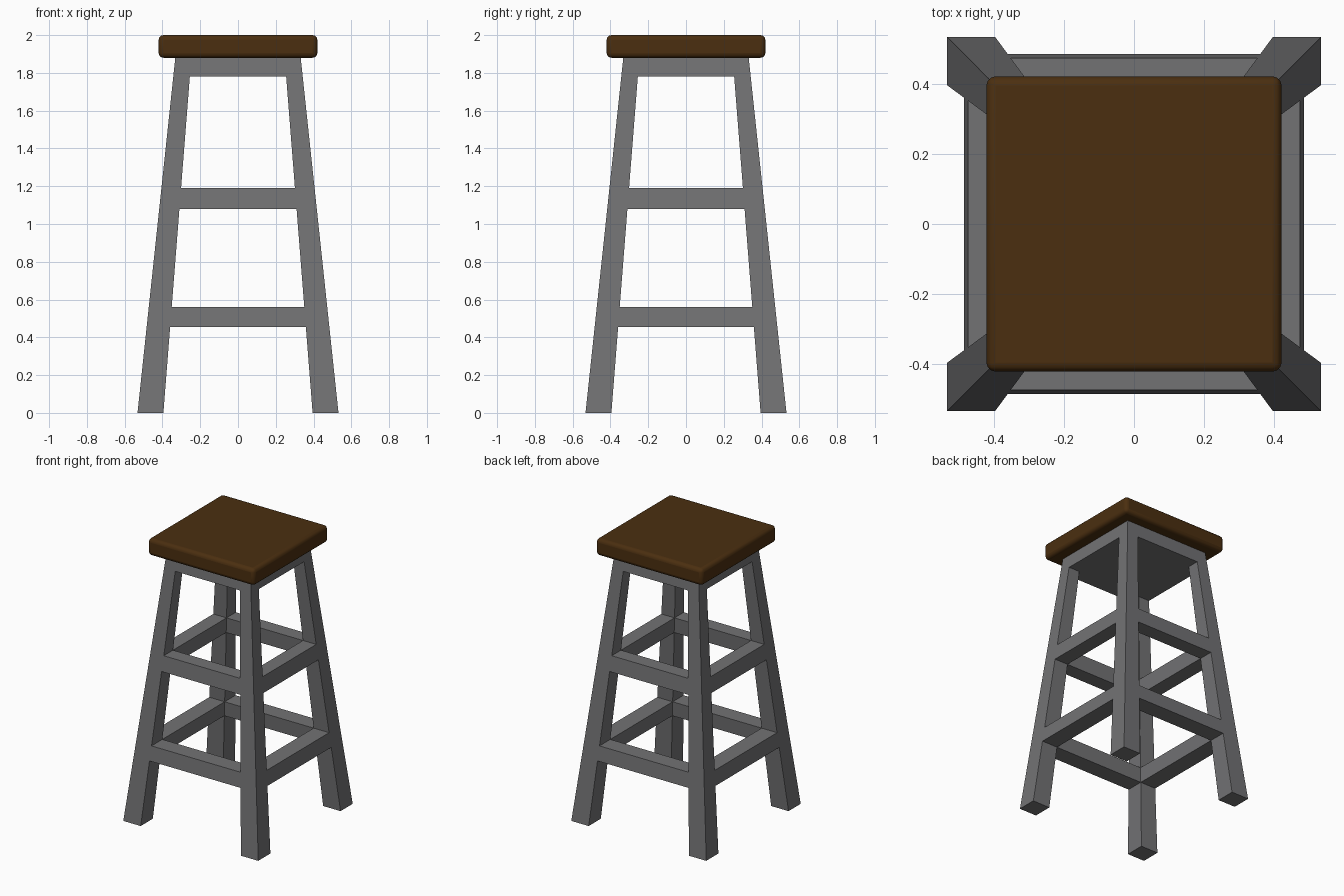
import bpy
import bmesh

cube = bpy.data.objects.get("Cube")
if cube:
    bpy.data.objects.remove(cube, do_unlink=True)

APRON_Z, SEAT_Z, TOP_Z = 1.78, 1.88, 2.0
RAIL_HEIGHTS = {"lower": (0.455, 0.56), "middle": (1.08, 1.19)}


def make_material(name, rgb):
    mat = bpy.data.materials.new(name)
    mat.use_nodes = True
    mat.diffuse_color = (*rgb, 1)
    bsdf = mat.node_tree.nodes["Principled BSDF"]
    bsdf.inputs["Base Color"].default_value = (*rgb, 1)
    bsdf.inputs["Roughness"].default_value = 0.7
    return mat


grey = make_material("grey paint", (0.17, 0.17, 0.175))
brown = make_material("dark brown wood", (0.07, 0.028, 0.005))


# Half widths of the tapering frame at a given height
def outer(z):
    return 0.532 - 0.2 * z / SEAT_Z


def inner(z):
    return 0.395 - 0.14 * z / APRON_Z


def make_prism(name, section, z0, z1, mat):
    """Solid between two heights; section(z) gives its four corners there."""
    bm = bmesh.new()
    low, high = ([bm.verts.new((x, y, z)) for x, y in section(z)] for z in (z0, z1))
    bm.faces.new(low)
    bm.faces.new(high)
    for i in range(4):
        j = (i + 1) % 4
        bm.faces.new((low[i], low[j], high[j], high[i]))
    bmesh.ops.recalc_face_normals(bm, faces=bm.faces)
    mesh = bpy.data.meshes.new(name)
    bm.to_mesh(mesh)
    bm.free()
    mesh.materials.append(mat)
    obj = bpy.data.objects.new(name, mesh)
    bpy.context.collection.objects.link(obj)
    return obj


def rectangle(x0, x1, y0, y1):
    return [(x0, y0), (x1, y0), (x1, y1), (x0, y1)]


# Splayed legs
for y_name, sy in (("front", -1), ("back", 1)):
    for x_name, sx in (("right", -1), ("left", 1)):
        make_prism(f"{y_name}_{x_name}_leg",
                   lambda z: rectangle(sx * inner(z), sx * outer(z),
                                       sy * inner(z), sy * outer(z)),
                   0, APRON_Z, grey)

# Rails flush with the legs, two rings of four
for level, (z0, z1) in RAIL_HEIGHTS.items():
    for name, s in (("front", -1), ("back", 1)):
        make_prism(f"{level}_{name}_rail",
                   lambda z: rectangle(-inner(z), inner(z), s * inner(z), s * outer(z)),
                   z0, z1, grey)
    for name, s in (("right", -1), ("left", 1)):
        make_prism(f"{level}_{name}_rail",
                   lambda z: rectangle(s * inner(z), s * outer(z), -inner(z), inner(z)),
                   z0, z1, grey)

# Solid apron under the seat
make_prism("apron", lambda z: rectangle(-outer(z), outer(z), -outer(z), outer(z)),
           APRON_Z, SEAT_Z, grey)

# Seat with rounded edges
seat = make_prism("seat", lambda z: rectangle(-0.42, 0.42, -0.42, 0.42),
                  SEAT_Z, TOP_Z, brown)
bevel = seat.modifiers.new("rounded edges", "BEVEL")
bevel.width = 0.025
bevel.segments = 3
bpy.context.view_layer.objects.active = seat
seat.select_set(True)
bpy.ops.object.shade_smooth_by_angle()
